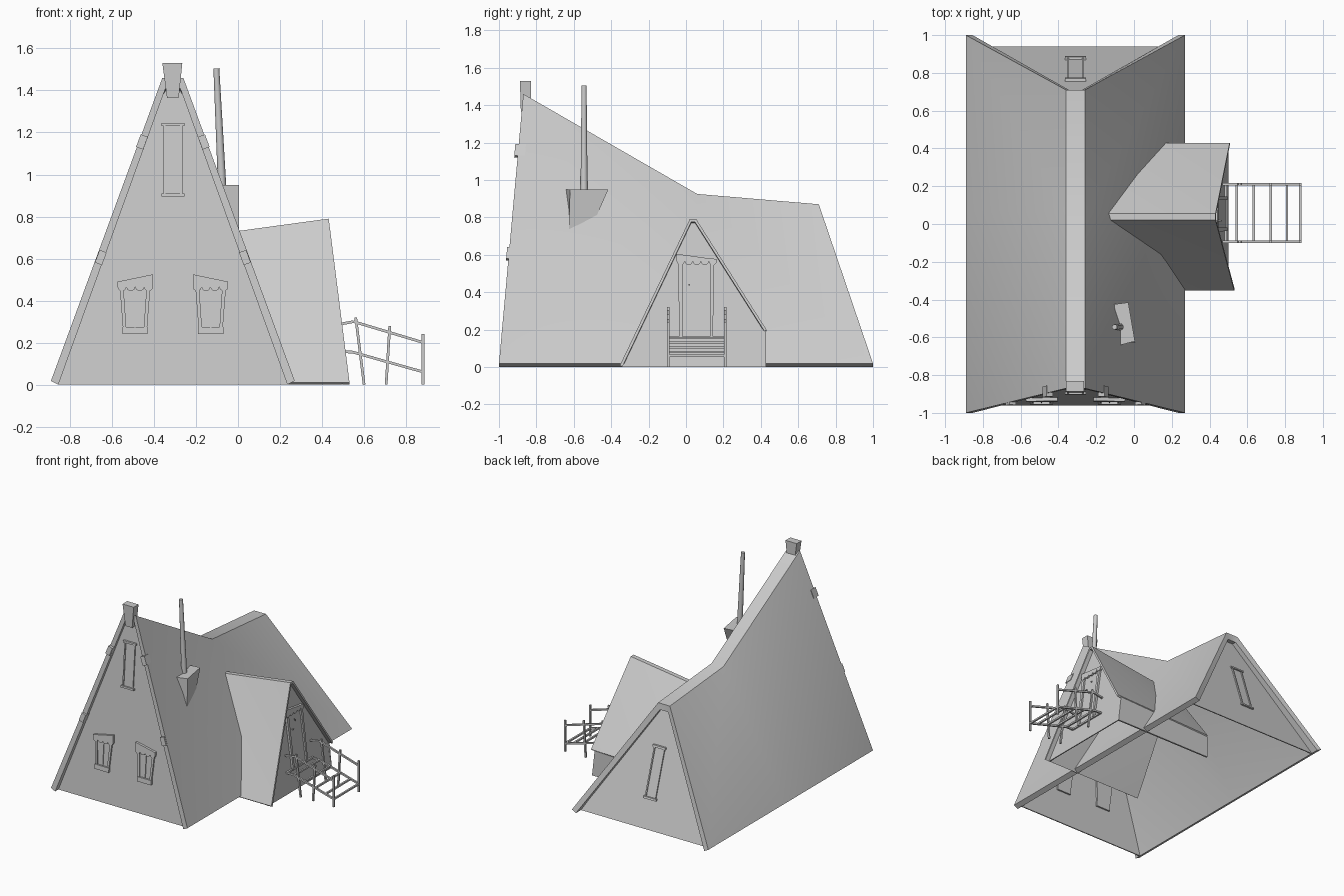
import bpy, bmesh, math
from mathutils import Vector, Matrix

if "Cube" in bpy.data.objects:
    bpy.data.objects.remove(bpy.data.objects["Cube"])


def make(name, verts, faces, smooth=None):
    bm = bmesh.new()
    vs = [bm.verts.new(v) for v in verts]
    for f in faces:
        bm.faces.new([vs[i] for i in f])
    bmesh.ops.recalc_face_normals(bm, faces=bm.faces)
    me = bpy.data.meshes.new(name)
    bm.to_mesh(me)
    bm.free()
    ob = bpy.data.objects.new(name, me)
    bpy.context.collection.objects.link(ob)
    if smooth:
        bpy.ops.object.select_all(action='DESELECT')
        ob.select_set(True)
        bpy.context.view_layer.objects.active = ob
        bpy.ops.object.shade_smooth_by_angle(angle=math.radians(smooth))
    return ob


def bridge(name, a, b, smooth=None):
    """Solid between two rings of equal length."""
    n = len(a)
    faces = [(i, (i + 1) % n, n + (i + 1) % n, n + i) for i in range(n)]
    return make(name, list(a) + list(b), faces + [tuple(range(n)), tuple(range(n, 2 * n))], smooth)


def plane(origin, u, v, w):
    """Sheared frame of a leaning wall: u across, v up, w outward."""
    m = Matrix((u, v, w)).transposed().to_4x4()
    m.translation = origin
    return m


def prism(name, pts, w0, w1, m):
    return bridge(name, [m @ Vector((u, v, w0)) for u, v in pts],
                  [m @ Vector((u, v, w1)) for u, v in pts])


def rect(u0, u1, v0, v1):
    return [(u0, v0), (u1, v0), (u1, v1), (u0, v1)]


def tube(name, p, q, r0, r1=None, n=4, smooth=None):
    p, q = Vector(p), Vector(q)
    rot = (q - p).to_track_quat('Z', 'Y')
    ring = [Vector((math.cos((k + 0.5) * math.tau / n), math.sin((k + 0.5) * math.tau / n), 0)) for k in range(n)]
    return bridge(name, [p + rot @ (c * r0) for c in ring],
                  [q + rot @ (c * (r1 or r0)) for c in ring], smooth)


def shell(name, rings, ridge_split):
    """Thick folded roof: 8-point rings, 4 outside then 4 inside."""
    verts = [p for r in rings for p in r]
    faces = []
    for s in range(len(rings) - 1):
        for i in range(8):
            j = (i + 1) % 8
            a, a2, b, b2 = 8 * s + i, 8 * s + j, 8 * s + 8 + i, 8 * s + 8 + j
            if i in ridge_split:
                faces += [(a, a2, b2), (a, b2, b)]
            else:
                faces += [(a, a2, b), (a2, b2, b)]
    for k in (0, 8 * (len(rings) - 1)):
        faces += [(k + i, k + i + 1, k + 6 - i, k + 7 - i) for i in range(3)]
    return make(name, verts, faces, 42)


CX = -0.31
front = plane((CX, -0.96, 0), (1, 0, 0), (0, 0.079, 1), (0, -1, 0))
back = plane((CX, 0.94, 0), (-1, 0, 0), (0, -0.325, 1), (0, 1, 0))
porch = plane((0.50, 0, 0), (0, 1, 0), (-0.127, 0, 1), (1, 0, 0))

# Main roof: steep, with a ridge that sweeps down to the back
rings = []
for ye, yr, zr in ((-1, -0.87, 1.46), (0.07, 0.06, 0.925), (1, 0.71, 0.87)):
    outer = [(CX - 0.58, ye, 0.018), (CX - 0.05, yr, zr), (CX + 0.05, yr, zr), (CX + 0.58, ye, 0.018)]
    inner = [(CX + 0.545, ye, 0), (CX + 0.035, yr, zr - 0.05), (CX - 0.035, yr, zr - 0.05), (CX - 0.545, ye, 0)]
    rings.append(outer + inner)
shell("main_roof", rings, (2, 6))

# Gable walls
prism("front_wall", [(-0.55, 0), (0.55, 0), (0.038, 1.42), (-0.038, 1.42)], -0.008, 0, front)
prism("back_wall", [(-0.55, 0), (0.55, 0), (0.038, 0.83), (-0.038, 0.83)], -0.008, 0, back)

# Porch roof, gable wall and low side wall
outer = [(-0.353, 0.01), (0.02, 0.79), (0.055, 0.79), (0.43, 0.20)]
inner = [(0.42, 0.19), (0.048, 0.775), (0.028, 0.775), (-0.341, 0)]
section = outer + inner
shell("porch_roof", [[(-0.32, y, z * 0.87) for y, z in section],
                     [(0.532 - 0.127 * z, y, z) for y, z in section]], (6,))
prism("porch_wall", [(-0.345, 0), (0.03, 0.778), (0.046, 0.778), (0.424, 0.19), (0.424, 0)], -0.008, 0, porch)
bridge("porch_side_wall",
       [(-0.32, 0.415, 0), (0.50, 0.415, 0), (0.478, 0.415, 0.195), (-0.32, 0.415, 0.165)],
       [(-0.32, 0.427, 0), (0.50, 0.427, 0), (0.478, 0.427, 0.195), (-0.32, 0.427, 0.165)])

# Ridge block over the front gable
bridge("ridge_block", [(x, y, 1.365) for x, y in rect(-0.338, -0.282, -0.883, -0.83)],
       [(x, y, 1.53) for x, y in rect(-0.36, -0.265, -0.888, -0.83)])

# Clips on the front roof edges
for side in (-1, 1):
    for u, v in ((0.147, 1.155), (0.343, 0.605)):
        d = Vector((-0.345, 0.938))
        t = Vector((d.y, -d.x))
        c = Vector((u, v))
        pts = [c + d * a + t * b for a, b in ((-0.032, -0.018), (-0.032, 0.018), (0.032, 0.018), (0.032, -0.018))]
        prism("roof_clip", [(side * p.x, p.y) for p in pts], -0.01, 0.047, front)


def valance(name, u0, z0, u1, z1, drop, count, m, side=1):
    """Slanted board with a scalloped lower edge."""
    pts = [(u0, z0), (u1, z1)]
    zb = min(z0, z1) - drop
    w = (u1 - u0) / count
    for k in range(count):
        for a in range(5 if k < count - 1 else 6):
            t = math.pi * a / 5
            pts.append((u1 - w * (k + 0.5 - 0.5 * math.cos(t)), zb - 0.02 * math.sin(t)))
    prism(name, [(side * u, v) for u, v in pts], -0.02, 0.018, m)


# Pair of lower front windows, mirrored about the gable axis
for side in (-1, 1):
    def part(name, pts, w):
        prism(name, [(side * u, v) for u, v in pts], -0.02, w, front)
    part("window_pane", [(0.125, 0.27), (0.235, 0.27), (0.25, 0.47), (0.11, 0.47)], 0.003)
    part("window_jamb", [(0.122, 0.275), (0.138, 0.275), (0.124, 0.48), (0.106, 0.48)], 0.012)
    part("window_jamb", [(0.222, 0.275), (0.238, 0.275), (0.254, 0.48), (0.236, 0.48)], 0.012)
    part("window_mullion", rect(0.177, 0.183, 0.275, 0.48), 0.009)
    part("window_sill", rect(0.12, 0.24, 0.24, 0.275), 0.016)
    valance("window_valance", 0.095, 0.525, 0.263, 0.49, 0.025, 4, front, side)

# Tall narrow windows in both gables
for m, z0, z1 in ((front, 0.895, 1.245), (back, 0.205, 0.57)):
    for v in (z0, z1 - 0.014):
        prism("tall_window_ledge", rect(-0.055, 0.055, v, v + 0.014), -0.02, 0.015, m)
    for u in (-0.045, 0.035):
        prism("tall_window_jamb", rect(u, u + 0.01, z0, z1), -0.02, 0.01, m)
    prism("tall_window_pane", rect(-0.04, 0.04, z0, z1), -0.012, 0.003, m)

# Front door
prism("door_panel", rect(-0.02, 0.14, 0.155, 0.56), -0.012, 0.004, porch)
prism("door_jamb", [(-0.036, 0.155), (-0.018, 0.155), (-0.018, 0.58), (-0.042, 0.58)], -0.015, 0.016, porch)
prism("door_jamb", [(0.128, 0.155), (0.144, 0.155), (0.15, 0.58), (0.128, 0.58)], -0.015, 0.016, porch)
valance("door_valance", -0.05, 0.605, 0.165, 0.575, 0.01, 5, porch)
prism("door_knob", rect(0.014, 0.022, 0.435, 0.443), 0, 0.018, porch)
prism("door_peephole", [(0.05, 0.505), (0.06, 0.485), (0.066, 0.497)], 0, 0.01, porch)

# Stovepipe and its wedge-shaped base
bridge("stovepipe_base",
       [(0.006, -0.628, 0.69), (-0.015, -0.53, 0.69), (-0.1, -0.53, 0.69), (-0.08, -0.633, 0.69)],
       [(0.005, -0.62, 0.95), (-0.03, -0.415, 0.95), (-0.105, -0.425, 0.95), (-0.075, -0.642, 0.95)])
tube("stovepipe", (-0.075, -0.545, 0.93), (-0.103, -0.545, 1.505), 0.02, 0.014, 10, 40)

# Steps: square rails and posts on both sides, bars as treads
R = 0.009
for y in (-0.095, 0.21):
    for path in (((0.47, 0.285), (0.55, 0.30), (0.883, 0.20)), ((0.47, 0.158), (0.545, 0.155), (0.883, 0.06))):
        for p, q in zip(path, path[1:]):
            tube("stair_rail", (p[0], y, p[1]), (q[0], y, q[1]), R)
    for x0, x1, z in ((0.60, 0.56, 0.32), (0.705, 0.722, 0.28), (0.88, 0.88, 0.24)):
        tube("stair_post", (x0, y, 0), (x1, y, z), R)
for x, z in ((0.485, 0.157), (0.545, 0.155), (0.635, 0.13), (0.725, 0.105), (0.81, 0.08), (0.88, 0.06)):
    tube("stair_tread", (x, -0.1, z), (x, 0.215, z), R)
